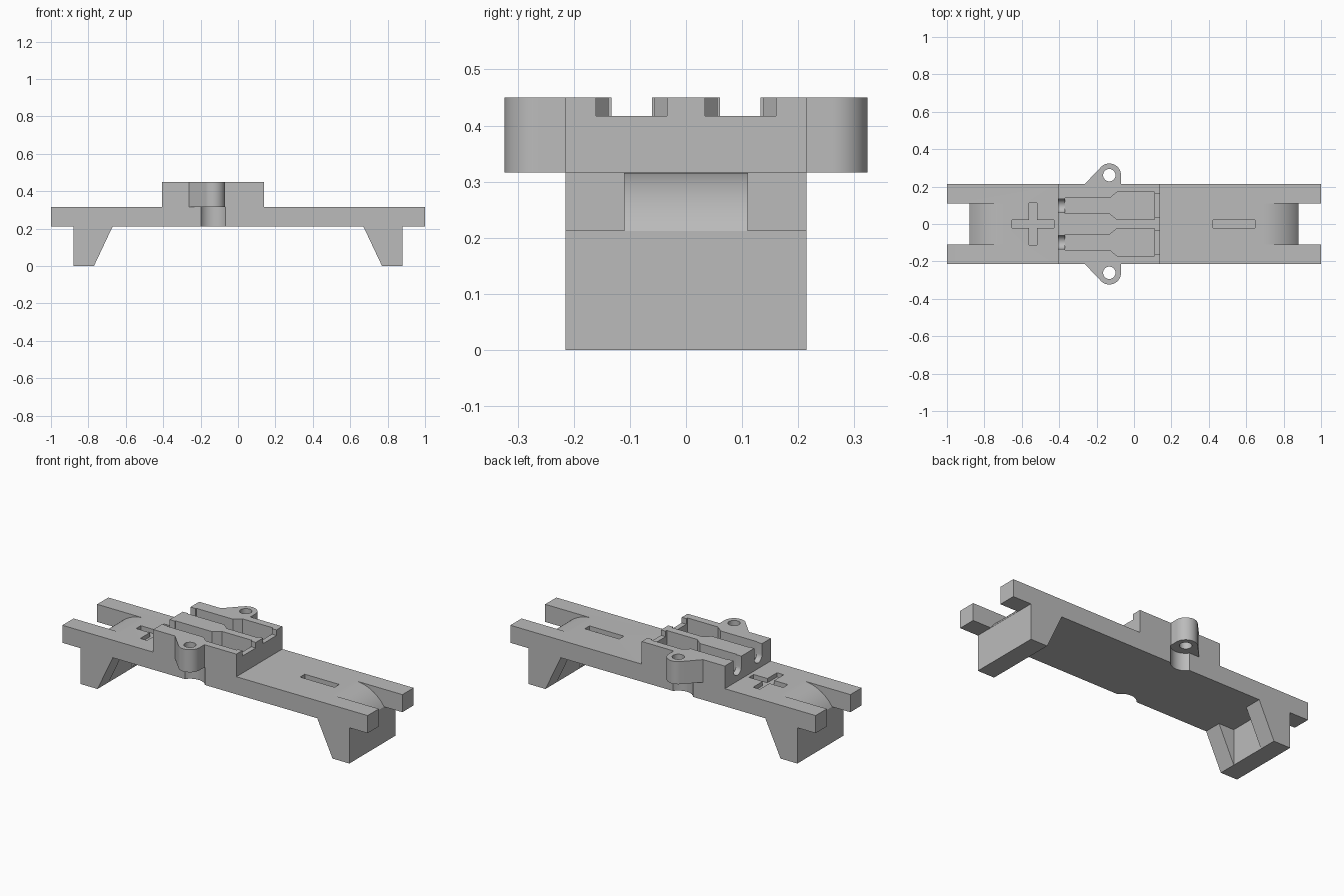
import bpy, bmesh, math
from mathutils import Vector

cube = bpy.data.objects.get("Cube")
if cube:
    bpy.data.objects.remove(cube, do_unlink=True)

grey = bpy.data.materials.new("plain grey")
grey.use_nodes = True
colour = (0.5, 0.5, 0.5, 1)
grey.diffuse_color = colour
grey.node_tree.nodes["Principled BSDF"].inputs["Base Color"].default_value = colour


def prism(name, points, axis, lo, hi):
    """Extrude a 2D outline along an axis (x: y,z  y: x,z  z: x,y)."""
    place = {"x": lambda a, b, t: (t, a, b),
             "y": lambda a, b, t: (a, t, b),
             "z": lambda a, b, t: (a, b, t)}[axis]
    bm = bmesh.new()
    face = bm.faces.new([bm.verts.new(place(a, b, lo)) for a, b in points])
    out = bmesh.ops.extrude_face_region(bm, geom=[face])
    moved = [g for g in out["geom"] if isinstance(g, bmesh.types.BMVert)]
    bmesh.ops.translate(bm, verts=moved, vec=Vector(place(0, 0, hi - lo)))
    bmesh.ops.recalc_face_normals(bm, faces=bm.faces)
    mesh = bpy.data.meshes.new(name)
    bm.to_mesh(mesh)
    bm.free()
    mesh.materials.append(grey)
    obj = bpy.data.objects.new(name, mesh)
    bpy.context.collection.objects.link(obj)
    return obj


def rect(x0, x1, y0, y1):
    return [(x0, y0), (x1, y0), (x1, y1), (x0, y1)]


def arc(cx, cy, r, start, end, steps):
    angles = [math.radians(start + (end - start) * i / steps) for i in range(steps + 1)]
    return [(cx + r * math.cos(a), cy + r * math.sin(a)) for a in angles]


def circle(cx, cy, r, steps=32):
    return arc(cx, cy, r, 0, 360, steps)[:-1]


def combine(target, tool, operation):
    mod = target.modifiers.new(operation.lower(), "BOOLEAN")
    mod.object, mod.operation, mod.solver = tool, operation, "EXACT"
    bpy.context.view_layer.objects.active = target
    bpy.ops.object.modifier_apply(modifier=mod.name)
    bpy.data.objects.remove(tool, do_unlink=True)


HALF, GUIDE = 0.215, 0.11            # half widths of the body and wire guides
UNDER, DECK, TOP = 0.212, 0.316, 0.45  # main heights

# Side profile: deck, two legs and the raised connector block
right = [(0.67, UNDER), (0.77, 0), (0.88, 0), (0.88, UNDER), (1, UNDER), (1, DECK)]
left = [(-x, z) for x, z in reversed(right)]
block = [(0.14, DECK), (0.14, TOP), (-0.405, TOP), (-0.405, DECK)]
body = prism("holder_body", right + block + left, "y", -HALF, HALF)

# Rounded wire guides at the ends and hollows behind the legs
drop, run = DECK - UNDER, 0.19
radius = (run * run + drop * drop) / (2 * drop)
sweep = math.degrees(math.asin(run / radius))
guide = arc(0.69, DECK - radius, radius, 90, 90 - sweep, 14)
guide[-1] = (0.88, UNDER)
guide += [(1.1, 0.05), (1.1, 0.4), (0.69, 0.4)]
for s in (1, -1):
    combine(body, prism("guide_cutter", [(s * x, z) for x, z in guide], "y", -GUIDE, GUIDE), "DIFFERENCE")
    hollow = rect(0.6, 0.77, -0.1, UNDER)
    combine(body, prism("hollow_cutter", [(s * x, z) for x, z in hollow], "y", -GUIDE, GUIDE), "DIFFERENCE")

# Polarity recesses in the deck
a, w, c = 0.112, 0.022, -0.54
plus = [(c + x, y) for x, y in [(-a, -w), (-w, -w), (-w, -a), (w, -a), (w, -w), (a, -w),
                                (a, w), (w, w), (w, a), (-w, a), (-w, w), (-a, w)]]
minus = rect(0.422, 0.648, -w, w)
for outline in (plus, minus):
    combine(body, prism("recess_cutter", outline, "z", DECK - 0.025, DECK + 0.05), "DIFFERENCE")

# Connector channels: pocket, low lip at one end and round wire notch at the other
FLOOR = 0.345
for s in (1, -1):
    mid = s * 0.097
    half_outline = [(-0.37, 0.041), (-0.13, 0.041), (-0.09, 0.074), (0.11, 0.074)]
    outline = [(x, mid + h) for x, h in half_outline]
    outline += [(x, mid - h) for x, h in reversed(half_outline)]
    combine(body, prism("pocket_cutter", outline, "z", FLOOR, 0.5), "DIFFERENCE")
    combine(body, prism("lip_cutter", rect(0.1, 0.2, mid - 0.063, mid + 0.063), "z", 0.417, 0.5), "DIFFERENCE")
    notch = arc(mid, 0.386, 0.036, 180, 360, 16) + [(mid + 0.036, 0.5), (mid - 0.036, 0.5)]
    combine(body, prism("notch_cutter", notch, "x", -0.5, -0.36), "DIFFERENCE")

# Screw ears with holes, and the clearance scallops in the deck below them
EAR_X, EAR_Y, EAR_R = -0.132, 0.261, 0.0625
for s in (1, -1):
    combine(body, prism("scallop_cutter", circle(EAR_X, s * EAR_Y, 0.08, 48), "z", 0.1, DECK), "DIFFERENCE")
    ear = [(EAR_X + EAR_R, HALF - 0.01)] + arc(EAR_X, EAR_Y, EAR_R, 0, 135, 20)
    ear += [(-0.262, HALF), (-0.262, HALF - 0.01)]
    combine(body, prism("screw_ear", [(x, s * y) for x, y in ear], "z", DECK, TOP), "UNION")
    combine(body, prism("screw_hole", circle(EAR_X, s * EAR_Y, 0.033), "z", 0.25, 0.5), "DIFFERENCE")

bpy.ops.object.select_all(action="DESELECT")
body.select_set(True)
bpy.context.view_layer.objects.active = body
bpy.ops.object.shade_smooth_by_angle(angle=math.radians(30))
